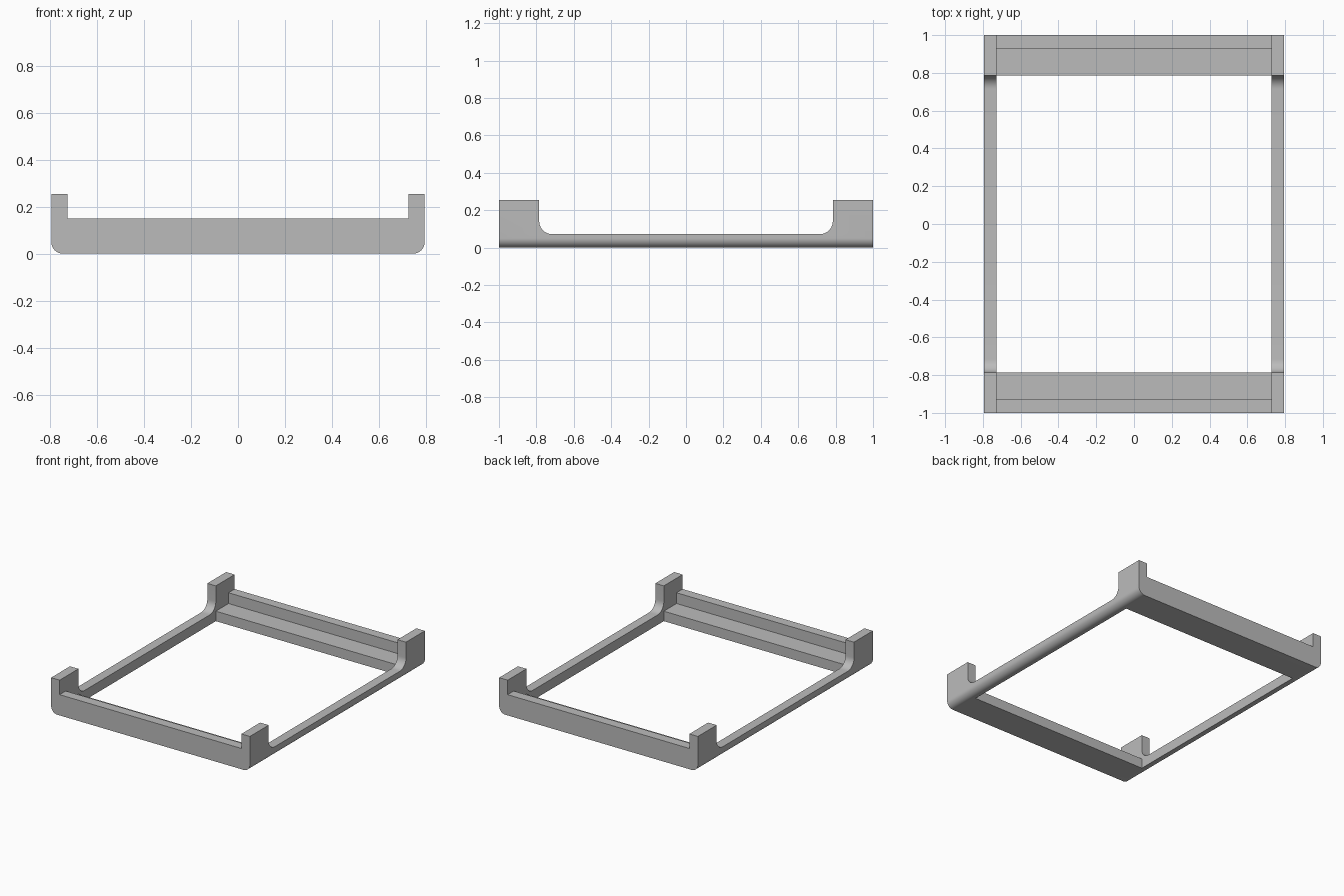
import bpy, bmesh, math

if "Cube" in bpy.data.objects:
    bpy.data.objects.remove(bpy.data.objects["Cube"])

HX, HY, H = 0.795, 1.0, 0.255      # half width, half length, post height
INNER_X, INNER_Y = 0.727, 0.785    # opening half sizes
LIP_Y, LIP_Z, RAIL_Z = 0.93, 0.15, 0.072
R_BOTTOM, R_POST = 0.05, 0.07      # fillet radii


def arc(cx, cz, r, a0, a1, n=10):
    """Points along an arc, angles in degrees."""
    return [(cx + r * math.cos(math.radians(a0 + (a1 - a0) * i / n)),
             cz + r * math.sin(math.radians(a0 + (a1 - a0) * i / n))) for i in range(n + 1)]


def extrude(name, profile, half, axis):
    """Extrude a (u, z) profile symmetrically along the x or y axis."""
    bm = bmesh.new()
    place = (lambda u, z: (-half, u, z)) if axis == 'x' else (lambda u, z: (u, -half, z))
    face = bm.faces.new([bm.verts.new(place(u, z)) for u, z in profile])
    ext = bmesh.ops.extrude_face_region(bm, geom=[face])
    verts = [v for v in ext['geom'] if isinstance(v, bmesh.types.BMVert)]
    step = (2 * half, 0, 0) if axis == 'x' else (0, 2 * half, 0)
    bmesh.ops.translate(bm, verts=verts, vec=step)
    bmesh.ops.recalc_face_normals(bm, faces=bm.faces)
    mesh = bpy.data.meshes.new(name)
    bm.to_mesh(mesh)
    bm.free()
    ob = bpy.data.objects.new(name, mesh)
    bpy.context.collection.objects.link(ob)
    return ob


# Tray body with rounded lower long edges
section = ([(HX, H), (-HX, H)]
           + arc(-HX + R_BOTTOM, R_BOTTOM, R_BOTTOM, 180, 270)
           + arc(HX - R_BOTTOM, R_BOTTOM, R_BOTTOM, 270, 360))
frame = extrude("tray_frame", section, HY, 'y')

# Central opening with stepped ledges at both ends
half_step = [(INNER_Y, -0.1), (INNER_Y, RAIL_Z), (LIP_Y, RAIL_Z),
             (LIP_Y, LIP_Z), (1.1, LIP_Z), (1.1, 0.4)]
opening = extrude("opening_cutter", half_step + [(-y, z) for y, z in reversed(half_step)],
                  INNER_X, 'x')

# Side gap that leaves low rails and four corner posts
gap_profile = ([(INNER_Y, 0.4), (-INNER_Y, 0.4)]
               + arc(-INNER_Y + R_POST, RAIL_Z + R_POST, R_POST, 180, 270)
               + arc(INNER_Y - R_POST, RAIL_Z + R_POST, R_POST, 270, 360))
gap = extrude("side_gap_cutter", gap_profile, 1.0, 'x')

bpy.context.view_layer.objects.active = frame
frame.select_set(True)
for cutter in (opening, gap):
    mod = frame.modifiers.new(cutter.name, 'BOOLEAN')
    mod.operation, mod.solver, mod.object = 'DIFFERENCE', 'EXACT', cutter
    bpy.ops.object.modifier_apply(modifier=mod.name)
    bpy.data.objects.remove(cutter)

# Plain grey plastic
grey = bpy.data.materials.new("grey")
grey.diffuse_color = (0.5, 0.5, 0.5, 1)
grey.use_nodes = True
grey.node_tree.nodes["Principled BSDF"].inputs["Base Color"].default_value = grey.diffuse_color
frame.data.materials.clear()
frame.data.materials.append(grey)
for p in frame.data.polygons:
    p.material_index = 0
bpy.ops.object.shade_smooth_by_angle(angle=math.radians(30))
